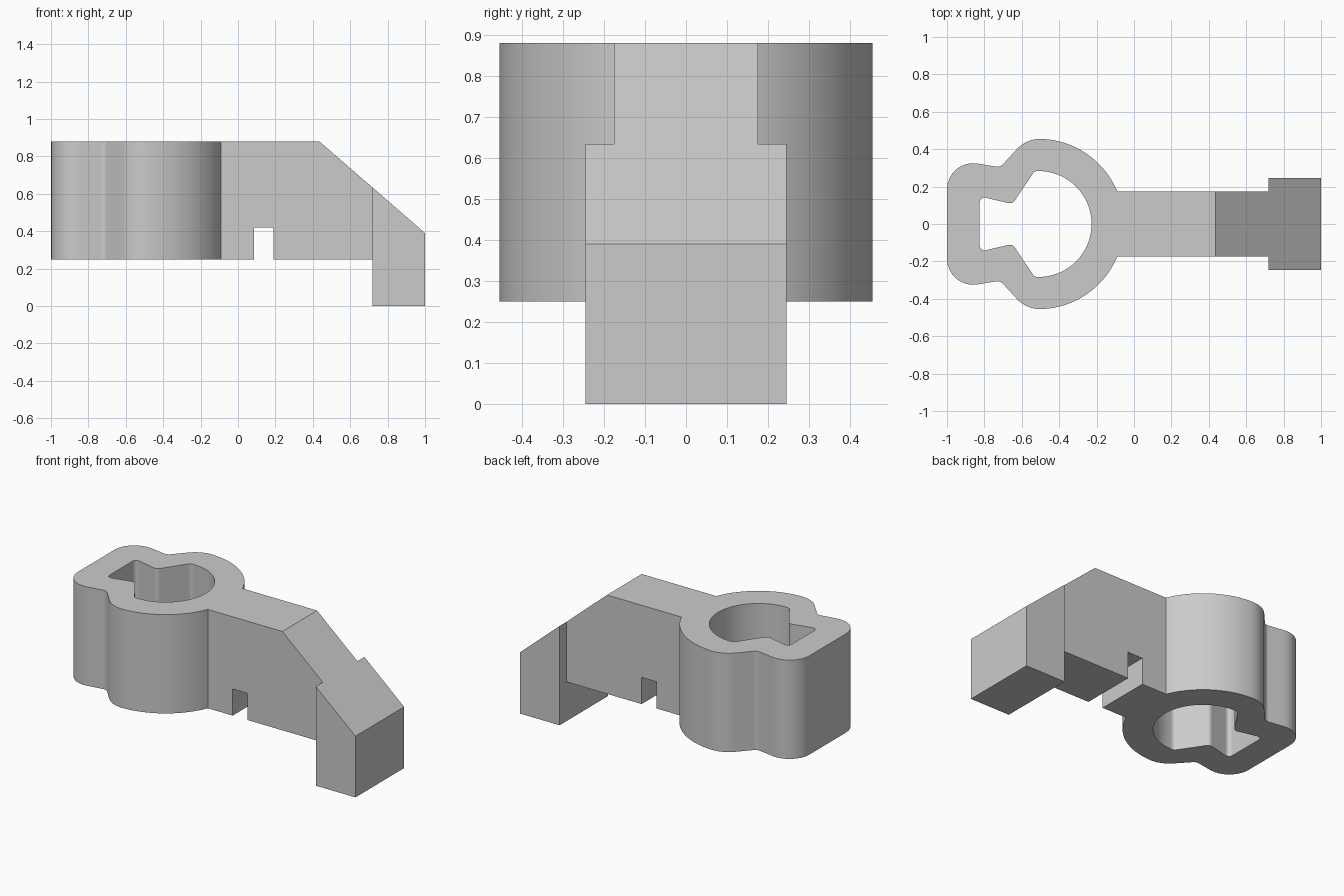
import bpy, bmesh, math
from mathutils import Vector

if "Cube" in bpy.data.objects:
    bpy.data.objects.remove(bpy.data.objects["Cube"])

grey = bpy.data.materials.new("plain_grey")
grey.use_nodes = True
grey.diffuse_color = (0.6, 0.6, 0.6, 1)
grey.node_tree.nodes["Principled BSDF"].inputs["Base Color"].default_value = (0.6, 0.6, 0.6, 1)

BOTTOM, TOP = 0.25, 0.88
CENTRE = -0.51


def fillet(before, corner, after, radius, steps=8):
    """Points of an arc rounding one corner."""
    c = Vector(corner)
    u = (Vector(before) - c).normalized()
    v = (Vector(after) - c).normalized()
    half = u.angle(v) / 2
    centre = c + (u + v).normalized() * radius / math.sin(half)
    start = c + u * radius / math.tan(half) - centre
    end = c + v * radius / math.tan(half) - centre
    sweep = start.angle_signed(end)
    pts = []
    for i in range(steps + 1):
        a = -sweep * i / steps
        pts.append((centre.x + start.x * math.cos(a) - start.y * math.sin(a),
                    centre.y + start.x * math.sin(a) + start.y * math.cos(a)))
    return pts


def keyhole(radius, start, corners, steps=32):
    """Arc from angle start to the top, rounded corners, mirrored over the x axis."""
    half = []
    for i in range(steps + 1):
        a = start + (math.radians(88) - start) * i / steps
        half.append((CENTRE + radius * math.cos(a), radius * math.sin(a)))
    path = [half[-1]] + [c[:2] for c in corners] + [(corners[-1][0], 0)]
    for i, c in enumerate(corners):
        half += fillet(path[i], path[i + 1], path[i + 2], c[2])
    return half + [(x, -y) for x, y in reversed(half) if y > 1e-5]


def prism(name, points, low, high, plane="xy"):
    """Extrude an outline along z (plane xy) or along y (plane xz)."""
    bm = bmesh.new()
    if plane == "xy":
        verts = [bm.verts.new((x, y, low)) for x, y in points]
        move = (0, 0, high - low)
    else:
        verts = [bm.verts.new((x, low, z)) for x, z in points]
        move = (0, high - low, 0)
    face = bm.faces.new(verts)
    ext = bmesh.ops.extrude_face_region(bm, geom=[face], use_keep_orig=True)
    bmesh.ops.translate(bm, vec=move, verts=[g for g in ext["geom"] if isinstance(g, bmesh.types.BMVert)])
    bmesh.ops.recalc_face_normals(bm, faces=bm.faces)
    mesh = bpy.data.meshes.new(name)
    bm.to_mesh(mesh)
    bm.free()
    mesh.materials.append(grey)
    obj = bpy.data.objects.new(name, mesh)
    bpy.context.collection.objects.link(obj)
    return obj


def combine(target, other, operation):
    """Apply a boolean and remove the helper."""
    other.hide_render = True
    mod = target.modifiers.new(operation.lower(), "BOOLEAN")
    mod.operation, mod.object, mod.solver = operation, other, "EXACT"
    bpy.context.view_layer.objects.active = target
    bpy.ops.object.modifier_apply(modifier=mod.name)
    bpy.data.objects.remove(other)


# Keyhole-shaped ring with its opening
outer = keyhole(0.455, math.asin(0.175 / 0.455),
                [(-0.575, 0.457, 0.17), (-0.715, 0.303, 0.04), (-1.0, 0.35, 0.14)])
inner = keyhole(0.283, 0, [(-0.53, 0.285, 0.03), (-0.65, 0.107, 0.03), (-0.825, 0.148, 0.025)])
lever = prism("keyhole_lever", outer, BOTTOM, TOP)
combine(lever, prism("keyhole_cutter", inner, 0, 1), "DIFFERENCE")

# Arm with a notch underneath and a sloping end
arm = prism("arm", [(-0.12, BOTTOM), (0.085, BOTTOM), (0.085, 0.42), (0.19, 0.42), (0.19, BOTTOM),
                    (0.72, BOTTOM), (0.72, 0.633), (0.435, TOP), (-0.12, TOP)], -0.175, 0.175, "xz")
combine(lever, arm, "UNION")

# Wider foot continuing the slope
foot = prism("foot", [(0.72, 0), (1, 0), (1, 0.39), (0.72, 0.633)], -0.245, 0.245, "xz")
combine(lever, foot, "UNION")

bpy.ops.object.select_all(action="DESELECT")
lever.select_set(True)
bpy.context.view_layer.objects.active = lever
bpy.ops.object.shade_smooth_by_angle(angle=math.radians(30))
